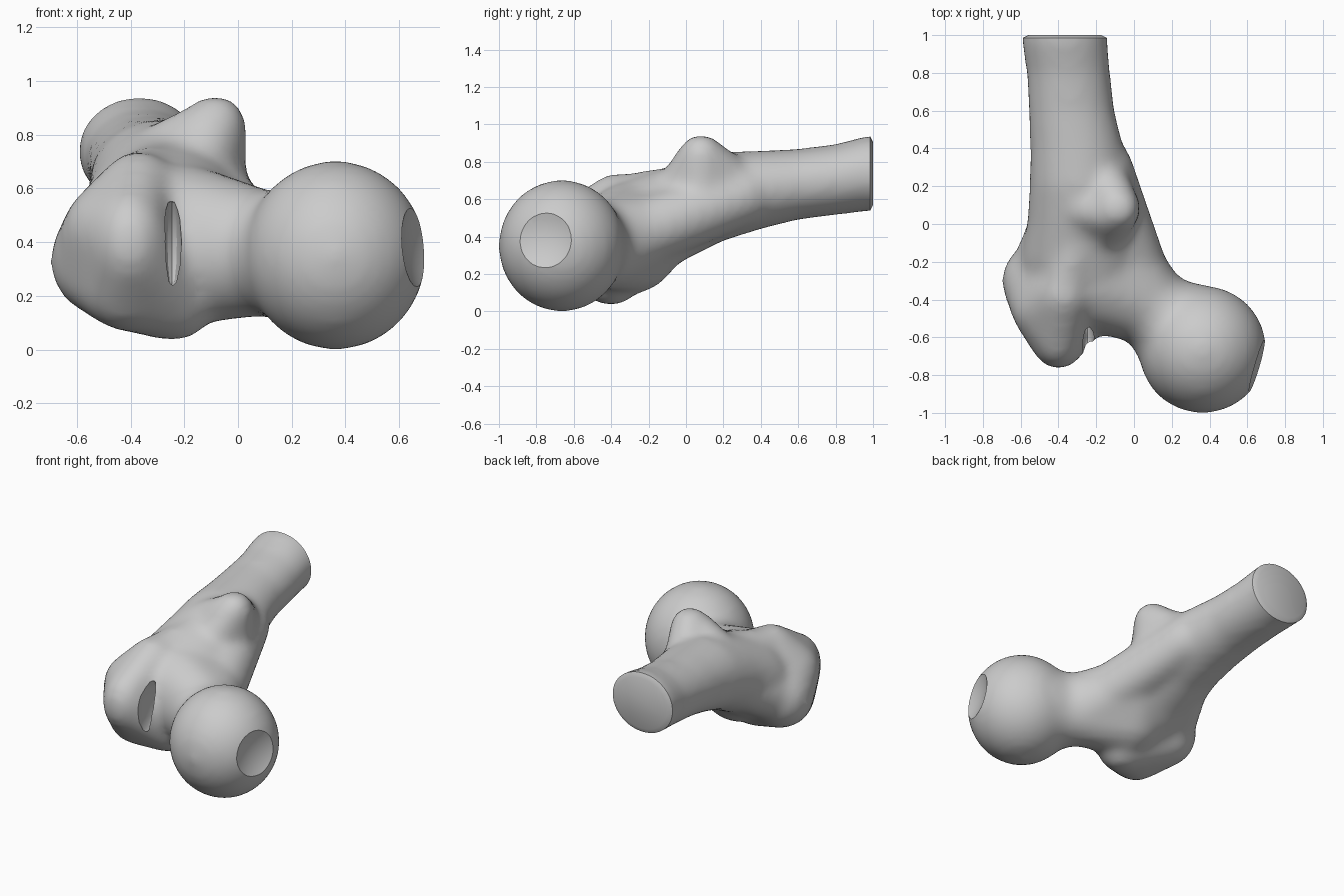
import bpy, bmesh, math
from mathutils import Vector, Matrix

if "Cube" in bpy.data.objects:
    bpy.data.objects.remove(bpy.data.objects["Cube"])


def ellipsoid(bm, c, r, seg=32):
    r = (r, r, r) if isinstance(r, (int, float)) else r
    m = Matrix.Translation(c) @ Matrix.Diagonal((*r, 1))
    bmesh.ops.create_uvsphere(bm, u_segments=seg, v_segments=seg // 2, radius=1, matrix=m)


def append(bm, part):
    me = bpy.data.meshes.new("tmp")
    part.to_mesh(me)
    part.free()
    bm.from_mesh(me)
    bpy.data.meshes.remove(me)


def hull(bm, blobs):
    part = bmesh.new()
    for c, r in blobs:
        ellipsoid(part, c, r, 20)
    res = bmesh.ops.convex_hull(part, input=part.verts[:])
    junk = {v for v in res["geom_interior"] if isinstance(v, bmesh.types.BMVert)}
    bmesh.ops.delete(part, geom=list(junk), context="VERTS")
    append(bm, part)


def loft(bm, stations, n=36):
    part = bmesh.new()
    rings = []
    for y, cx, cz, rx, rz in stations:
        rings.append([part.verts.new((cx + rx * math.cos(2 * math.pi * i / n), y,
                                      cz + rz * math.sin(2 * math.pi * i / n)))
                      for i in range(n)])
    for a, b in zip(rings, rings[1:]):
        for i in range(n):
            j = (i + 1) % n
            part.faces.new((a[i], a[j], b[j], b[i]))
    part.faces.new(rings[0])
    part.faces.new(rings[-1])
    bmesh.ops.recalc_face_normals(part, faces=part.faces[:])
    append(bm, part)


def to_object(name, bm):
    me = bpy.data.meshes.new(name)
    bm.to_mesh(me)
    bm.free()
    ob = bpy.data.objects.new(name, me)
    bpy.context.collection.objects.link(ob)
    return ob


body = bmesh.new()

# shaft: y, centre x, centre z, half width, half height
loft(body, [(1.1, -.37, .742, .225, .2), (.97, -.367, .738, .228, .202),
            (.8, -.347, .705, .222, .19), (.6, -.33, .68, .228, .19),
            (.4, -.302, .65, .248, .21), (.2, -.285, .615, .268, .238),
            (0, -.28, .54, .287, .262), (-.2, -.28, .445, .325, .295),
            (-.38, -.27, .37, .31, .31), (-.5, -.27, .36, .22, .24)])

# ball head
head = Vector((.363, -.664, .351))
ellipsoid(body, head, (.338, .338, .352), 64)

# neck, flaring toward the shaft
hull(body, [((.3, -.6, .35), .235), ((.06, -.42, .36), (.23, .215, .24))])
hull(body, [((.21, -.54, .35), .25), ((.3, -.6, .35), .29)])
hull(body, [((.06, -.42, .36), (.23, .215, .24)), ((-.2, -.3, .39), (.25, .28, .3)),
            ((-.1, -.06, .48), .16)])
hull(body, [((.0, -.24, .42), .18), ((-.12, .08, .58), .15), ((-.17, .3, .62), .165)])

# greater trochanter
hull(body, [((-.5, -.3, .33), .203), ((-.4, -.6, .4), (.15, .17, .2)),
            ((-.24, -.4, .19), .16), ((-.37, -.37, .59), .15),
            ((-.47, -.44, .44), .185), ((-.42, -.48, .24), .17)])
hull(body, [((-.5, -.3, .34), .18), ((-.42, -.04, .46), .15)])

# lesser trochanter and the crest joining it to the greater one
hull(body, [((-.085, .08, .83), .12), ((-.12, .08, .66), .15), ((-.15, .21, .72), .13),
            ((-.2, -.06, .58), .15)])
hull(body, [((-.12, .06, .81), .115), ((-.27, .08, .73), .12), ((-.24, .0, .66), .12)])
hull(body, [((-.26, .02, .67), .12), ((-.36, -.3, .61), .13), ((-.24, -.2, .53), .13)])

femur = to_object("thigh_bone_upper_end", body)
m = femur.modifiers.new("blend", "REMESH")
m.mode = "VOXEL"
m.voxel_size = .025
m = femur.modifiers.new("soften", "SMOOTH")
m.factor = .5
m.iterations = 18

# cutters: shallow pit on the head, fossa beside the trochanter, flat shaft end
normal = Vector((.95, -.28, .09)).normalized()
pit = bmesh.new()
ellipsoid(pit, head + normal * .675, .4, 64)
fossa = bmesh.new()
ellipsoid(fossa, (-.245, -.6, .4), (.035, .13, .17), 12)
end = bmesh.new()
bmesh.ops.create_cube(end, size=1, matrix=Matrix.Translation((-.37, 1.485, .75)))
cutters = [to_object(n, b) for n, b in
           (("pit_cutter", pit), ("fossa_cutter", fossa), ("end_cutter", end))]
for c in cutters:
    c.hide_render = True
    b = femur.modifiers.new(c.name, "BOOLEAN")
    b.operation = "DIFFERENCE"
    b.solver = "EXACT"
    b.object = c

# bake the modifiers, then remove the cutters
dg = bpy.context.evaluated_depsgraph_get()
baked = bpy.data.meshes.new_from_object(femur.evaluated_get(dg))
femur.modifiers.clear()
femur.data = baked
for c in cutters:
    bpy.data.objects.remove(c)

# slightly domed shaft end
bm = bmesh.new()
bm.from_mesh(baked)
caps = [f for f in bm.faces if f.normal.y > .95 and f.calc_center_median().y > .98]
bmesh.ops.inset_region(bm, faces=caps, thickness=.03, depth=.015)
bm.to_mesh(baked)
bm.free()

bpy.ops.object.select_all(action="DESELECT")
femur.select_set(True)
bpy.context.view_layer.objects.active = femur
bpy.ops.object.shade_smooth_by_angle(angle=math.radians(30))
